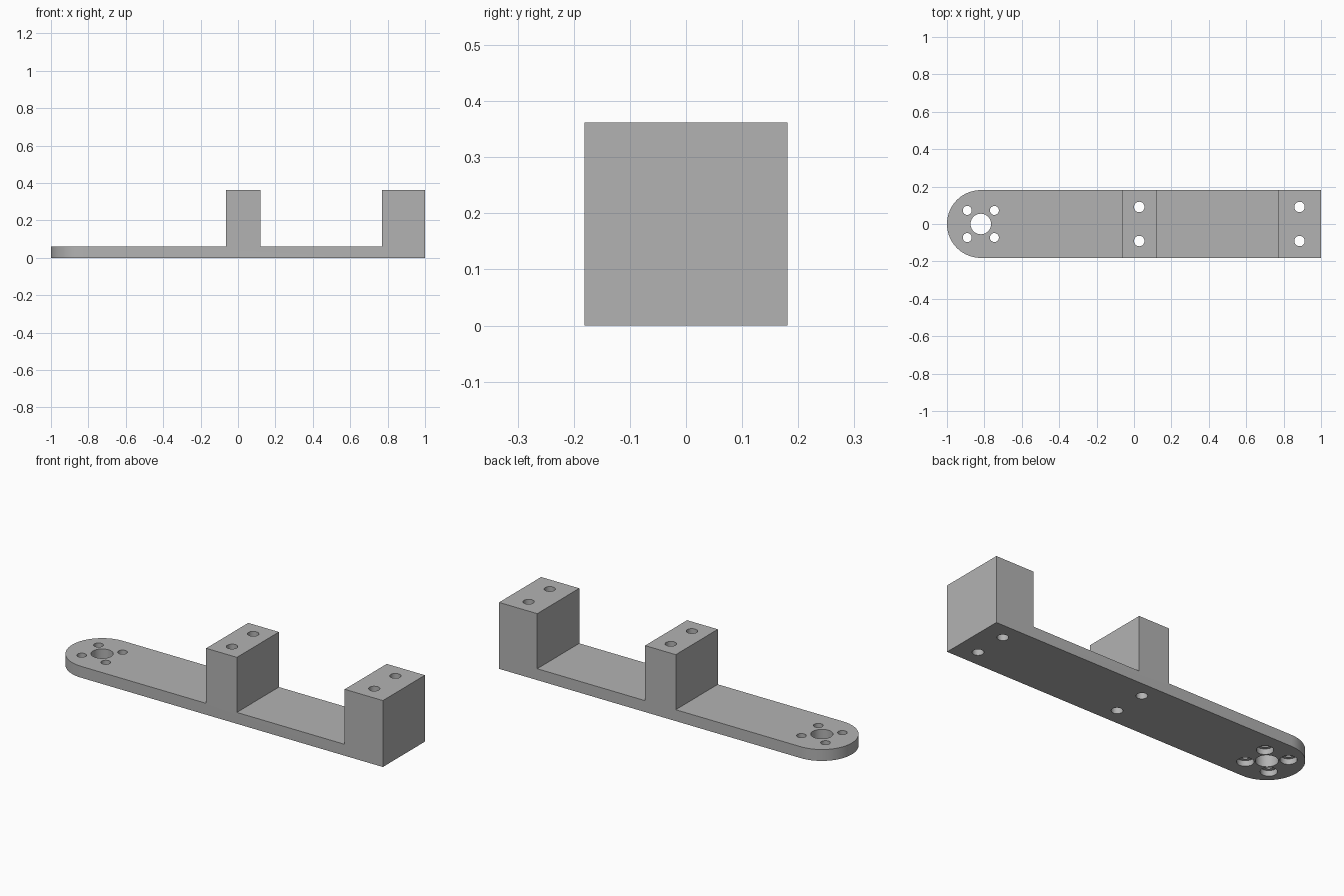
import bpy, bmesh
from mathutils import Matrix

cube = bpy.data.objects.get("Cube")
if cube:
    bpy.data.objects.remove(cube, do_unlink=True)

HALF, PLATE, TOP = 0.181, 0.062, 0.362
HUB_X = -1 + HALF

grey = bpy.data.materials.new("plain grey")
grey.use_nodes = True
colour = (0.45, 0.45, 0.45, 1)
grey.diffuse_color = colour
grey.node_tree.nodes["Principled BSDF"].inputs["Base Color"].default_value = colour


def make_object(name, bm):
    bmesh.ops.recalc_face_normals(bm, faces=bm.faces)
    mesh = bpy.data.meshes.new(name)
    bm.to_mesh(mesh)
    bm.free()
    mesh.materials.append(grey)
    obj = bpy.data.objects.new(name, mesh)
    bpy.context.collection.objects.link(obj)
    return obj


def make_cutter(name, holes, low, high):
    """Vertical cylinders, one for each (x, y, radius)."""
    bm = bmesh.new()
    for x, y, r in holes:
        bmesh.ops.create_cone(bm, cap_ends=True, segments=40, radius1=r, radius2=r,
                              depth=high - low,
                              matrix=Matrix.Translation((x, y, (low + high) / 2)))
    obj = make_object(name, bm)
    obj.hide_render = True
    return obj


# Arm with two upright blocks: side profile swept across the width
profile = [(-1, 0), (1, 0), (1, TOP), (0.77, TOP), (0.77, PLATE), (0.12, PLATE),
           (0.12, TOP), (-0.065, TOP), (-0.065, PLATE), (-1, PLATE)]
bm = bmesh.new()
side = bm.faces.new([bm.verts.new((x, -HALF, z)) for x, z in profile])
swept = bmesh.ops.extrude_face_region(bm, geom=[side])["geom"]
bmesh.ops.translate(bm, vec=(0, 2 * HALF, 0),
                    verts=[v for v in swept if isinstance(v, bmesh.types.BMVert)])
bmesh.ops.recalc_face_normals(bm, faces=bm.faces)

# Full round on the free end
corners = [e for e in bm.edges
           if all(v.co.x < -0.99 for v in e.verts)
           and abs(e.verts[0].co.y - e.verts[1].co.y) < 0.01]
bmesh.ops.bevel(bm, geom=corners, offset=HALF - 0.0002, segments=20, profile=0.5,
                affect='EDGES')
bmesh.ops.remove_doubles(bm, verts=bm.verts, dist=0.001)
arm = make_object("bracket_arm", bm)

# Hub bore, its bolt circle, and the block bolt holes
signs = (-1, 1)
bolts = [(HUB_X + 0.0725 * i, 0.0725 * j) for i in signs for j in signs]
holes = [(HUB_X, 0, 0.055)] + [(x, y, 0.024) for x, y in bolts]
holes += [(x, 0.091 * j, 0.028) for x in (0.028, 0.885) for j in signs]
cutters = [make_cutter("hole_cutter", holes, -0.1, 0.5),
           make_cutter("counterbore_cutter", [(x, y, 0.041) for x, y in bolts], -0.1, 0.03)]

bpy.ops.object.select_all(action='DESELECT')
arm.select_set(True)
bpy.context.view_layer.objects.active = arm
for cutter in cutters:
    mod = arm.modifiers.new(cutter.name, 'BOOLEAN')
    mod.operation = 'DIFFERENCE'
    mod.solver = 'EXACT'
    mod.object = cutter
    bpy.ops.object.modifier_apply(modifier=mod.name)
for cutter in cutters:
    bpy.data.objects.remove(cutter, do_unlink=True)

bpy.ops.object.shade_smooth_by_angle(angle=0.5)
